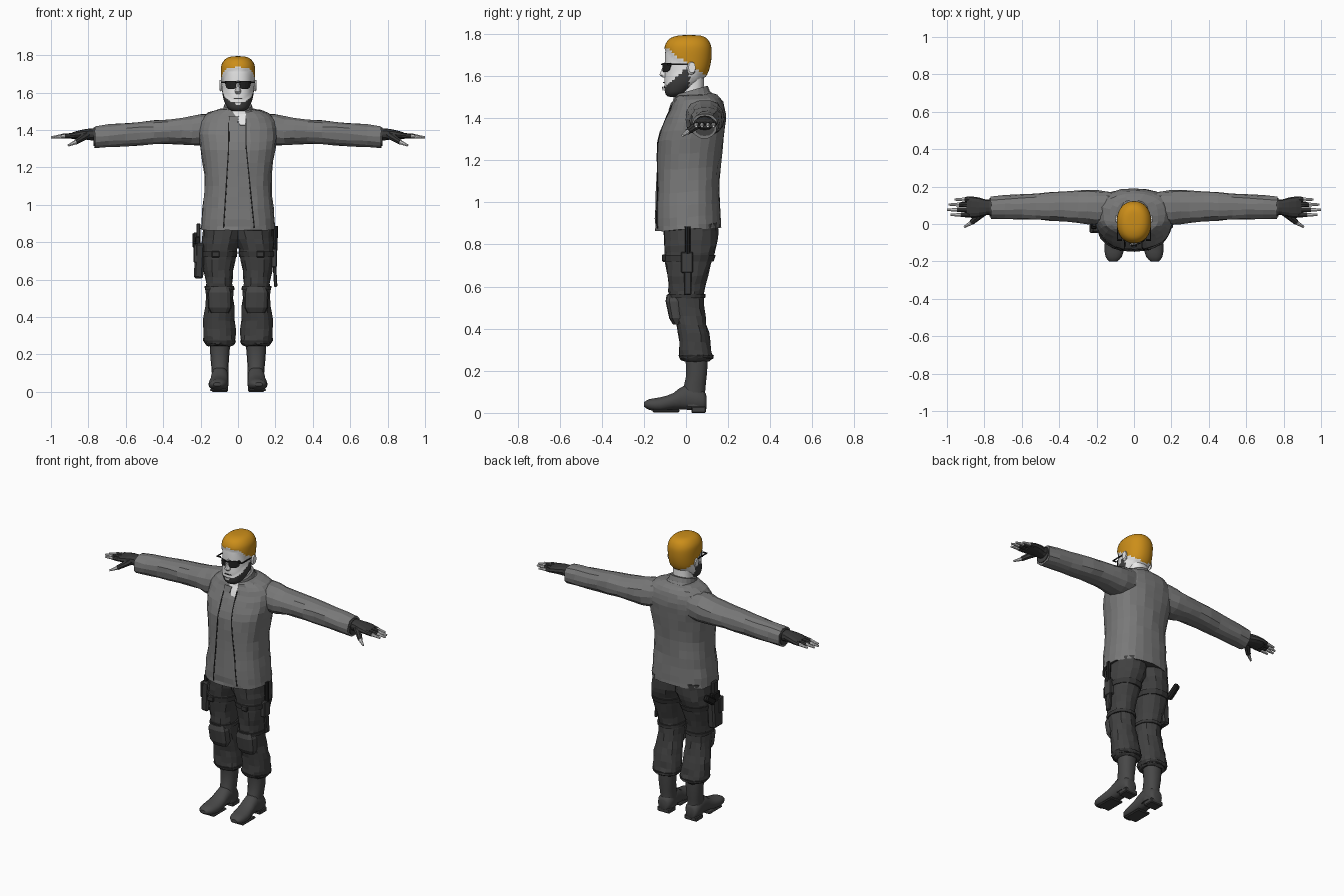
import bpy, bmesh, math, random
from mathutils import Vector, Matrix, Euler
from mathutils.bvhtree import BVHTree

random.seed(4)
if "Cube" in bpy.data.objects:
    bpy.data.objects.remove(bpy.data.objects["Cube"])


def material(name, *rgb):
    m = bpy.data.materials.new(name)
    m.use_nodes = True
    m.diffuse_color = (*rgb, 1)
    m.node_tree.nodes["Principled BSDF"].inputs["Base Color"].default_value = (*rgb, 1)
    return m


skin = material("pale_skin", .8, .8, .8)
hair = material("amber_hair", .6, .27, .01)
cloth = material("grey_jacket", .19, .19, .19)
trouser = material("dark_trousers", .053, .053, .053)
leather = material("dark_boots", .065, .065, .065)
glove = material("dark_gloves", .04, .04, .04)
whisker = material("dark_beard", .05, .05, .05)
black = material("black_trim", .015, .015, .015)


def finish(bm, name, mat, smooth=False):
    bmesh.ops.recalc_face_normals(bm, faces=bm.faces)
    me = bpy.data.meshes.new(name)
    bm.to_mesh(me)
    bm.free()
    ob = bpy.data.objects.new(name, me)
    bpy.context.collection.objects.link(ob)
    me.materials.append(mat)
    if smooth:
        bpy.ops.object.select_all(action="DESELECT")
        ob.select_set(True)
        bpy.context.view_layer.objects.active = ob
        bpy.ops.object.shade_smooth_by_angle(angle=math.radians(40))
    return ob


def refine(rings, sub):
    """Catmull-Rom interpolation between the given rings."""
    out = []
    for i in range(len(rings) - 1):
        a, b, c, d = (rings[max(0, min(len(rings) - 1, i + k))] for k in (-1, 0, 1, 2))
        for s in range(sub):
            t = s / sub
            out.append([.5 * (2*q + (r - p)*t + (2*p - 5*q + 4*r - w)*t*t + (3*q - p - 3*r + w)*t**3)
                        for p, q, r, w in zip(a, b, c, d)])
    return out + [rings[-1]]


def loft(name, rings, mat, n=16, axis="z", p=2.3, sub=1, jitter=0, tilt=0, smooth=False):
    """Skin over rings (position, low a, high a, low b, high b) along an axis."""
    bm = bmesh.new()
    loops = []
    for t, a0, a1, b0, b1 in refine(rings, sub):
        loop = []
        for k in range(n):
            c, s = math.cos(math.tau * k / n), math.sin(math.tau * k / n)
            a = (a0 + a1) / 2 + (a1 - a0) / 2 * math.copysign(abs(c) ** (2 / p), c)
            b = (b0 + b1) / 2 + (b1 - b0) / 2 * math.copysign(abs(s) ** (2 / p), s)
            v = {"z": (a, b, t + tilt * b), "x": (t, a, b), "y": (a, t, b)}[axis]
            loop.append(bm.verts.new([q + random.uniform(-jitter, jitter) for q in v]))
        loops.append(loop)
    for u, v in zip(loops, loops[1:]):
        for k in range(n):
            bm.faces.new((u[k], u[(k + 1) % n], v[(k + 1) % n], v[k]))
    bm.faces.new(loops[0])
    bm.faces.new(loops[-1])
    return finish(bm, name, mat, smooth)


def sym(*rows):
    return [(t, -w, w, b0, b1) for t, w, b0, b1 in rows]


def box(name, center, size, mat, rot=(0, 0, 0), bevel=.005):
    bm = bmesh.new()
    bmesh.ops.create_cube(bm, size=1)
    bmesh.ops.scale(bm, vec=size, verts=bm.verts)
    bmesh.ops.bevel(bm, geom=bm.edges[:], offset=bevel, segments=1, affect="EDGES")
    bm.transform(Matrix.Translation(center) @ Euler(rot).to_matrix().to_4x4())
    return finish(bm, name, mat)


def tube(name, p0, p1, r0, r1, mat, n=8):
    bm = bmesh.new()
    p0, p1 = Vector(p0), Vector(p1)
    d = p1 - p0
    bmesh.ops.create_cone(bm, cap_ends=True, segments=n, radius1=r0, radius2=r1, depth=d.length)
    bm.transform(Matrix.Translation((p0 + p1) / 2) @ d.to_track_quat("Z", "Y").to_matrix().to_4x4())
    return finish(bm, name, mat)


def pair(ob):
    """Mirror a left part to the right."""
    bm = bmesh.new()
    bm.from_mesh(ob.data)
    bm.transform(Matrix.Diagonal((-1, 1, 1, 1)))
    finish(bm, ob.name.replace("left", "right"), ob.data.materials[0])


def paint(ob, mat, rule, lift=0):
    """Colour faces by a rule on their centre, optionally raising them."""
    ob.data.materials.append(mat)
    raised = set()
    for f in ob.data.polygons:
        if rule(*f.center):
            f.material_index = len(ob.data.materials) - 1
            raised.update(f.vertices)
    normals = {i: ob.data.vertices[i].normal.copy() for i in raised}
    for i in raised:
        ob.data.vertices[i].co += normals[i] * lift


def patch(name, targets, rows, mat, off=.004, n=5):
    """Thin plate laid on the front of other parts; rows are (z, x0, x1)."""
    trees = []
    for ob in targets:
        trees.append(BVHTree.FromPolygons([v.co for v in ob.data.vertices], [f.vertices for f in ob.data.polygons]))
    bm = bmesh.new()
    grid = []
    for z, x0, x1 in rows:
        line = []
        for k in range(n):
            x = x0 + (x1 - x0) * k / (n - 1)
            hits = [t.ray_cast(Vector((x, -1, z)), Vector((0, 1, 0)))[0] for t in trees]
            line.append(bm.verts.new((x, min([h.y for h in hits if h], default=0) - off, z)))
        grid.append(line)
    for u, v in zip(grid, grid[1:]):
        for k in range(n - 1):
            bm.faces.new((u[k], u[k + 1], v[k + 1], v[k]))
    ob = finish(bm, name, mat)
    ob.modifiers.new("thickness", "SOLIDIFY").thickness = .004
    return ob


# Head, hair and beard
head = loft("head", sym((1.505, .03, -.085, -.03), (1.52, .052, -.095, 0), (1.55, .068, -.1, .04),
            (1.58, .077, -.102, .075), (1.62, .082, -.1, .1), (1.67, .085, -.1, .113), (1.72, .086, -.098, .116),
            (1.75, .081, -.091, .11), (1.773, .065, -.073, .095), (1.785, .042, -.04, .07), (1.788, .01, 0, .03)),
            skin, n=44, sub=4, p=2.2, smooth=True)
paint(head, hair, lambda x, y, z: z > 1.735 - .7 * (y + .1) + .2 * abs(abs(x) - .02) * (y < -.06)
      and (z > 1.64 or y > .01) and (z > 1.565 or y > .09) and (y > .035 or z > 1.62), .006)
paint(head, whisker, lambda x, y, z: y < .015 and z < 1.65 and z < 1.548 + .9 * max(0, y + .095), .004)
loft("neck", sym((1.42, .065, -.03, .095), (1.5, .058, -.035, .085), (1.59, .06, -.025, .085)), skin, smooth=True)
loft("nose", sym((1.592, .012, -.11, -.08), (1.605, .017, -.127, -.08), (1.63, .011, -.117, -.08),
                 (1.665, .008, -.103, -.08)), skin, n=10, smooth=True)
patch("mouth", [head], [(1.566, -.024, .024), (1.571, -.02, .02)], whisker, .003)
patch("chin_gap", [head], [(1.532, -.012, .012), (1.549, -.02, .02)], skin, .006)
pair(loft("left_ear", [(.075, .015, .03, 1.62, 1.65), (.092, .005, .045, 1.605, 1.668),
                       (.1, .012, .045, 1.615, 1.665)], skin, n=12, axis="x"))

# Sunglasses
pair(patch("left_lens", [head], [(1.618, .022, .052), (1.628, .012, .064), (1.655, .008, .07),
                                 (1.662, .01, .068)], black, .012))
pair(box("left_temple", (.088, -.035, 1.655), (.005, .11, .008), black, bevel=.001))
pair(tube("left_hinge", (.064, -.085, 1.655), (.088, -.085, 1.655), .005, .005, black))
tube("glasses_bridge", (-.015, -.115, 1.655), (.015, -.115, 1.655), .004, .004, black)

# Jacket
torso = loft("jacket_body", sym((.87, .2, -.146, .166), (.93, .197, -.147, .163), (1.05, .184, -.143, .16),
             (1.16, .181, -.14, .163), (1.3, .2, -.135, .18), (1.38, .21, -.108, .19), (1.44, .2, -.078, .183),
             (1.487, .165, -.058, .163), (1.508, .1, -.05, .13)),
             cloth, n=24, sub=2, p=2.4, jitter=.003, tilt=.06)
paint(torso, trouser, lambda x, y, z: z < .875 and abs(x) < .15 and abs(y) < .1)
collar = loft("jacket_collar", sym((1.475, .1, -.06, .135), (1.495, .082, -.058, .115), (1.525, .074, -.054, .104)),
              cloth, n=18, tilt=.28)
front = [torso, collar]
patch("shirt_front", front, [(1.425, .012, .038), (1.455, .0, .04), (1.485, -.02, .042), (1.5, -.03, .035)], skin)
patch("collar_tab", front, [(1.44, -.045, -.002), (1.475, -.05, .004)], cloth, .008)
for side, low, high, top in (("right", -.078, -.05, 1.44), ("left", .088, .042, 1.46)):
    rows = []
    for k in range(12):
        f = k / 11
        x = low + (high - low) * min(1, f * 1.3)
        rows.append((.875 + (top - .875) * f, x - .003, x + .003))
    patch(side + "_jacket_edge", front, rows, black, .003, 2)
pair(loft("left_sleeve", [(.1, .01, .17, 1.33, 1.495), (.2, -.005, .183, 1.315, 1.482), (.3, .008, .178, 1.322, 1.464),
     (.45, .018, .172, 1.322, 1.452), (.6, .026, .16, 1.312, 1.438), (.765, .03, .148, 1.305, 1.422)],
     cloth, n=14, axis="x", sub=2, jitter=.004))
pair(loft("left_cuff_lining", [(.75, .04, .138, 1.315, 1.412), (.772, .04, .138, 1.315, 1.412)], trouser, axis="x"))

# Fingerless gloves and hands
pair(loft("left_glove", [(.74, .05, .13, 1.34, 1.41), (.79, .047, .13, 1.345, 1.408), (.83, .036, .142, 1.35, 1.402),
     (.87, .033, .148, 1.352, 1.392), (.895, .038, .146, 1.353, 1.382)], glove, n=12, axis="x"))
for finger, y, tip in (("index", .049, .98), ("middle", .076, 1), ("ring", .104, .99), ("little", .131, .96)):
    mid = tip - .055
    pair(tube(f"left_{finger}_sleeve", (.88, y, 1.37), (mid, y, 1.367), .014, .012, glove))
    pair(tube(f"left_{finger}_finger", (mid, y, 1.367), (tip, y, 1.36), .0105, .006, skin))
pair(tube("left_thumb_sleeve", (.81, .06, 1.372), (.868, .008, 1.335), .022, .014, glove))
pair(tube("left_thumb", (.868, .008, 1.335), (.907, -.016, 1.317), .012, .006, skin))

# Trousers
leg = [(.245, .035, .155, -.015, .11), (.262, .014, .18, -.03, .13), (.3, .013, .186, -.033, .122),
       (.38, .018, .185, -.038, .108), (.46, .023, .172, -.055, .09), (.54, .025, .17, -.08, .084),
       (.58, .03, .172, -.083, .086), (.65, .024, .183, -.09, .104), (.76, .006, .193, -.102, .138),
       (.82, -.02, .192, -.108, .15), (.9, -.03, .187, -.11, .152)]
pair(loft("left_trouser_leg", leg, trouser, n=16, sub=2, jitter=.004))


def band(name, low, high, grow, mat=glove):
    rows = []
    for z in (low, high):
        a, b = next((u, v) for u, v in zip(leg, leg[1:]) if v[0] >= z)
        f = (z - a[0]) / (b[0] - a[0])
        x0, x1, y0, y1 = (p + (q - p) * f for p, q in zip(a[1:], b[1:]))
        rows.append((z, x0 - grow, x1 + grow, y0 - grow, y1 + grow))
    return loft(name, rows, mat)


pair(band("left_thigh_strap", .72, .75, .006))
pair(band("left_knee_strap", .545, .565, .007))
pair(band("left_shin_strap", .255, .275, .005))
pair(loft("left_knee_pad", [(.42, .05, .145, -.062, 0), (.45, .034, .16, -.08, 0), (.53, .034, .163, -.097, 0),
     (.56, .046, .15, -.092, 0)], leather, n=12, p=3))
pair(box("left_strap_buckle", (.12, -.105, .735), (.045, .02, .035), glove))

# Boots
pair(loft("left_boot_shaft", [(.03, .05, .14, -.02, .094), (.1, .052, .14, -.018, .092), (.18, .048, .147, 0, .1),
     (.27, .04, .152, -.006, .106)], leather, n=14, sub=2, smooth=True))
pair(loft("left_boot_foot", [(.097, .075, .125, .02, .08), (.08, .052, .143, .008, .11), (0, .052, .143, .014, .135),
     (-.06, .05, .15, .016, .095), (-.12, .051, .158, .006, .075), (-.175, .065, .152, .014, .066),
     (-.2, .09, .132, .03, .05)], leather, n=14, axis="y", sub=2, smooth=True))
pair(box("left_boot_heel", (.097, .06, .015), (.088, .07, .03), trouser))
pair(box("left_boot_sole", (.104, -.095, .01), (.09, .13, .014), trouser))

# Holster with sidearm on the right thigh
box("holster", (-.207, 0, .7), (.05, .095, .19), glove, (0, .05, 0), .01)
box("holster_hanger", (-.212, .01, .845), (.022, .05, .11), glove)
box("holster_pouch", (-.228, -.025, .74), (.02, .045, .1), trouser)
box("sidearm_slide", (-.215, .01, .8), (.028, .075, .06), black)
box("sidearm_grip", (-.228, .085, .81), (.03, .1, .042), black, (.6, 0, 0), .008)

# Knife and pouch on the left thigh
box("knife_sheath", (.196, .008, .66), (.018, .036, .2), glove, (0, -.06, 0))
tube("knife_handle", (.2, .008, .755), (.199, .008, .885), .012, .014, black)
box("thigh_pouch", (.192, .005, .715), (.032, .058, .1), trouser)
